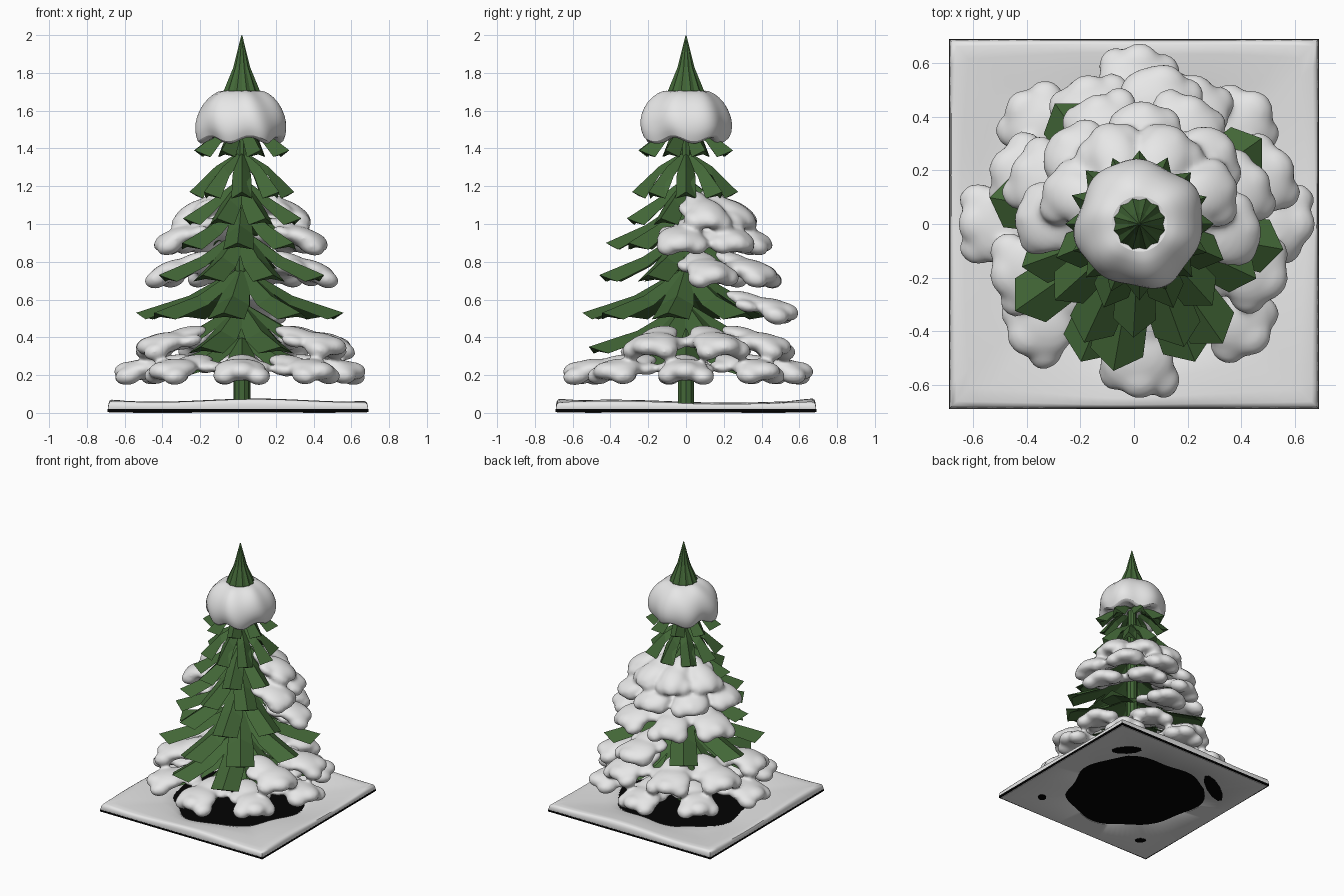
import bpy, bmesh, random
from math import sin, cos, pi, radians, atan
from mathutils import Vector, Matrix

random.seed(4)
cube = bpy.data.objects.get("Cube")
if cube:
    bpy.data.objects.remove(cube)
AXIS = Vector((0.02, 0, 0))


def material(name, rgb):
    m = bpy.data.materials.new(name)
    m.use_nodes = True
    m.diffuse_color = (*rgb, 1)
    m.node_tree.nodes["Principled BSDF"].inputs["Base Color"].default_value = (*rgb, 1)
    return m


GREEN = material("pine green", (0.055, 0.135, 0.038))
SNOW = material("snow white", (0.82, 0.82, 0.82))
SOIL = material("black soil", (0.001, 0.001, 0.001))


def finish(name, bm, mat, smooth=False):
    bmesh.ops.recalc_face_normals(bm, faces=bm.faces)
    for e in bm.edges:
        e.smooth = e.calc_face_angle(0) < 0.8
    me = bpy.data.meshes.new(name)
    bm.to_mesh(me)
    bm.free()
    me.materials.append(mat)
    for p in me.polygons:
        p.use_smooth = smooth
    ob = bpy.data.objects.new(name, me)
    bpy.context.collection.objects.link(ob)
    return ob


def loft(bm, rings, closed=False):
    """Skin a list of equal rings of points; cap the ends unless closed."""
    vs = [[bm.verts.new(p) for p in r] for r in rings]
    n = len(vs[0])
    for a, b in list(zip(vs, vs[1:])) + ([(vs[-1], vs[0])] if closed else []):
        for i in range(n):
            j = (i + 1) % n
            bm.faces.new((a[i], a[j], b[j], b[i]))
    if not closed:
        bm.faces.new(vs[0])
        bm.faces.new(vs[-1])


def circle(r, z, n, pleat=1):
    """Ring around the tree axis; every other point is pulled in by the pleat."""
    ring = []
    for i in range(n):
        k = r * (1 if i % 2 else pleat)
        ring.append(AXIS + Vector((k * cos(2 * pi * i / n), k * sin(2 * pi * i / n), z)))
    return ring


# soil slab, with bare patches that show through the underside
bm = bmesh.new()
bmesh.ops.create_cube(bm, size=1, matrix=Matrix.Translation((0, 0, 0.013))
                      @ Matrix.Diagonal((1.38, 1.38, 0.014, 1)))
for x, y, turn, lx, ly in ((0.43, 0.43, -45, 0.11, 0.05), (-0.4, 0.41, 35, 0.19, 0.05),
                           (0.46, -0.48, 45, 0.04, 0.03), (-0.48, -0.5, -45, 0.04, 0.03)):
    bmesh.ops.create_cone(bm, cap_ends=True, segments=10, radius1=1, radius2=1, depth=0.008,
                          matrix=Matrix.Translation((x, y, 0.004))
                          @ Matrix.Rotation(radians(turn), 4, 'Z')
                          @ Matrix.Diagonal((lx, ly, 1, 1)))
finish("soil_slab", bm, SOIL)

# ground snow: square sheet with a bare patch around the trunk
N = 96


def ground_ring(s, z, bumpy):
    pts = []
    for i in range(N):
        a = 2 * pi * i / N + pi / 4
        d = Vector((cos(a), sin(a), 0))
        hole = 0.46 + 0.025 * sin(3 * a) + 0.015 * sin(7 * a + 1)
        edge = 0.689 / max(abs(d.x), abs(d.y))
        p = d * (hole + (edge - hole) * s)
        p.z = z + bumpy * 0.008 * (sin(6 * p.x + 1) + cos(5 * p.y + 2))
        pts.append(p)
    return pts


bm = bmesh.new()
profile = [(0.09, 0.003, 0), (0, 0.025, 0), (0.06, 0.036, 0.4), (0.2, 0.045, 1), (0.5, 0.055, 1),
           (0.8, 0.062, 1), (0.93, 0.063, 1), (0.97, 0.058, 0.8), (0.99, 0.045, 0.4),
           (1, 0.02, 0), (0.97, 0.003, 0)]
loft(bm, [ground_ring(*p) for p in profile], closed=True)
finish("ground_snow", bm, SNOW, True)

# trunk
bm = bmesh.new()
loft(bm, [circle(0.045, 0.02, 10), circle(0.045, 0.5, 10), circle(0.03, 1.6, 10)])
finish("trunk", bm, GREEN)

# pleated tip
bm = bmesh.new()
loft(bm, [circle(r, z, 24, 0.9) for r, z in
          ((0.105, 1.66), (0.097, 1.71), (0.046, 1.83), (0.003, 1.998))])
finish("tree_tip", bm, GREEN)

# branch tiers: tip height, tip radius, drop, half width, turn in degrees, sag,
# and how far round from the back the snow reaches (lowest sine of the direction)
TIERS = [(0.22, 0.63, 0.2, 0.095, 0, -0.035, -2), (0.35, 0.57, 0.24, 0.1, 22, -0.035, -0.8),
         (0.53, 0.56, 0.25, 0.1, -10, -0.035, 0.9), (0.73, 0.48, 0.25, 0.09, 20, -0.03, 0.1),
         (0.9, 0.42, 0.24, 0.08, -3, -0.025, -0.1), (1.03, 0.34, 0.22, 0.07, 22, -0.01, 0.3),
         (1.17, 0.28, 0.22, 0.055, 0, 0.025, 2), (1.39, 0.27, 0.15, 0.05, 22, 0.02, 2)]


def height(t, z, drop, sag):
    return z + drop * (1 - t) + sag * 4 * t * (1 - t)


def branch(bm, ang, z, r, drop, w, sag):
    """Folded plank that widens outward and ends in a short point."""
    out = Vector((cos(ang), sin(ang), 0))
    side = Vector((-sin(ang), cos(ang), 0))
    rings = []
    for t, k, fold in ((0.03, 0.5, 0.03), (0.5, 0.9, 0.05), (1, 1, 0.035)):
        c = AXIS + out * r * t + Vector((0, 0, height(t, z, drop, sag)))
        back = out * (0.07 if t == 1 else 0)
        dip = Vector((0, 0, fold))
        rings.append([c, c - back + side * w * k - dip,
                      c - back * 0.5 - dip * 0.6, c - back - side * w * k - dip])
    loft(bm, rings)


def snow_blob(bm, ang, z, r, drop, w, sag, tilt):
    """Wide lumpy drift resting on the outer part of a branch."""
    def lump(t, across, lift, size, subdivisions=3):
        m = (Matrix.Translation(AXIS + Vector((0, 0, height(t, z, drop, sag) + lift)))
             @ Matrix.Rotation(ang, 4, 'Z') @ Matrix.Translation((r * t, across, 0))
             @ Matrix.Rotation(tilt, 4, 'Y') @ Matrix.Diagonal((*size, 1)))
        bmesh.ops.create_icosphere(bm, subdivisions=subdivisions, radius=1, matrix=m)

    grow = random.uniform(0.92, 1.12)
    lump(0.83, random.uniform(-0.02, 0.02), -0.005, (0.13, w * 1.42 * grow, 0.056))
    lump(0.58, random.uniform(-0.02, 0.02), -0.005, (0.13, w * 0.95, 0.042))
    # drooping corners, ragged inner arms and a raised crown
    for s in (-1, 1):
        lump(random.uniform(0.86, 0.95), s * w * 0.95, -0.03, (0.075, 0.065, 0.05), 2)
        lump(random.uniform(0.55, 0.68), s * w * 1.1, -0.03, (0.07, 0.05, 0.034), 2)
    lump(0.95, 0, 0.0, (0.075, w * 0.85, 0.05), 2)


drifts = bmesh.new()
for t, (z, r, drop, w, turn, sag, reach) in enumerate(TIERS):
    bm = bmesh.new()
    tilt = atan((drop + 2.8 * sag) / r)
    for i in range(8):
        ang = radians(turn + 45 * i)
        rr = r * random.uniform(0.97, 1.02)
        branch(bm, ang, z, rr, drop, w, sag)
        if sin(ang) > reach:
            snow_blob(drifts, ang, z, rr, drop, w, sag, tilt)
    finish(f"branch_tier_{t + 1}", bm, GREEN)

# snow drifts melted together
snow = finish("branch_snow", drifts, SNOW, True)
mod = snow.modifiers.new("melt", 'REMESH')
mod.mode = 'VOXEL'
mod.voxel_size = 0.012
mod.use_smooth_shade = True
mod = snow.modifiers.new("soften", 'SMOOTH')
mod.factor = 0.5
mod.iterations = 16

# snow cap: uneven dome below the tip
bm = bmesh.new()
rings = []
for r, z, lobe in ((0.06, 1.49, 0), (0.14, 1.47, 0.05), (0.19, 1.435, 0.09), (0.225, 1.445, 0.09),
                   (0.242, 1.51, 0.06), (0.236, 1.57, 0.05), (0.205, 1.64, 0.04),
                   (0.15, 1.69, 0.03), (0.1, 1.712, 0), (0.07, 1.69, 0)):
    ring = []
    for i in range(56):
        a = 2 * pi * i / 56
        k = r * (1 + lobe * 0.5 * cos(7 * a + 1 + 9 * z) + lobe * 0.6 * sin(4 * a))
        ring.append(AXIS + Vector((k * cos(a), k * sin(a), z + 0.2 * lobe * cos(6 * a + 2))))
    rings.append(ring)
loft(bm, rings)
cap = finish("snow_cap", bm, SNOW, True)
cap.modifiers.new("round", 'SUBSURF').levels = 1
